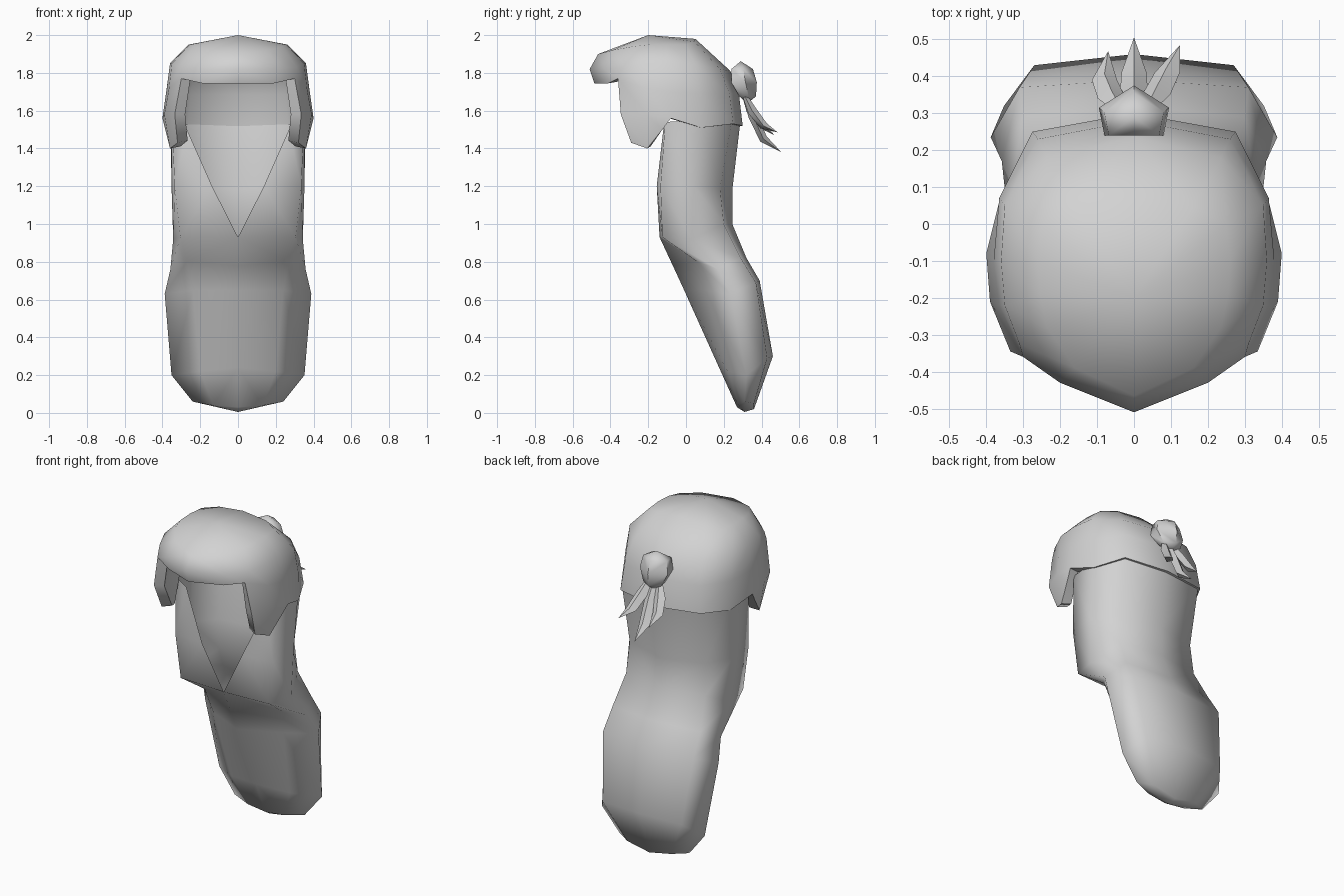
import bpy, bmesh, math
from mathutils import Vector

grey = bpy.data.materials.new("hair grey")
grey.diffuse_color = (0.65, 0.65, 0.65, 1)


def finish(name, bm, mods=(), angle=60, thin_back=False):
    """Turn a bmesh into a named object, apply modifiers, shade smooth."""
    me = bpy.data.meshes.new(name)
    bm.to_mesh(me)
    bm.free()
    ob = bpy.data.objects.new(name, me)
    bpy.context.collection.objects.link(ob)
    me.materials.append(grey)
    if thin_back:
        group = ob.vertex_groups.new(name="thickness")
        for v in me.vertices:
            group.add([v.index], 1 if v.co.y < 0 else 0.3, 'REPLACE')
    bpy.ops.object.select_all(action='DESELECT')
    bpy.context.view_layer.objects.active = ob
    ob.select_set(True)
    for kind, settings in mods:
        m = ob.modifiers.new(kind.title(), kind)
        for k, v in settings.items():
            setattr(m, k, v)
        bpy.ops.object.modifier_apply(modifier=m.name)
    bpy.ops.object.shade_smooth_by_angle(angle=math.radians(angle))
    return ob


def loft(rows):
    """Skin between rows of points; None leaves a gap."""
    bm = bmesh.new()
    vs = [[bm.verts.new(p) if p else None for p in row] for row in rows]
    for top, low in zip(vs, vs[1:]):
        for i in range(len(top) - 1):
            quad = (top[i], low[i], low[i + 1], top[i + 1])
            if all(quad):
                bm.faces.new(quad)
    bmesh.ops.remove_doubles(bm, verts=bm.verts, dist=0.001)
    return bm


mirror = ('MIRROR', {'merge_threshold': 0.002})
N = None

# Hair cap: half rows from the front centre round the side to the back centre
cap = [
    [(0, -0.2, 2.0)] * 8,
    [(0, -0.465, 1.90), (0.16, -0.39, 1.92), (0.235, -0.28, 1.94), (0.255, -0.19, 1.95),
     (0.26, -0.1, 1.95), (0.25, 0.0, 1.95), (0.16, 0.045, 1.965), (0, 0.05, 1.98)],
    [(0, -0.51, 1.82), (0.2, -0.43, 1.82), (0.31, -0.325, 1.83), (0.35, -0.22, 1.85),
     (0.36, -0.1, 1.85), (0.35, 0.05, 1.84), (0.235, 0.18, 1.82), (0, 0.235, 1.81)],
    [(0, -0.485, 1.745), (0.19, -0.41, 1.745), (0.30, -0.36, 1.77), (0.365, -0.22, 1.72),
     (0.38, -0.1, 1.7), (0.365, 0.07, 1.69), (0.26, 0.23, 1.69), (0, 0.28, 1.69)],
    [N, N, (0.335, -0.345, 1.58), (0.39, -0.21, 1.58),
     (0.4, -0.08, 1.56), (0.36, 0.08, 1.51), (0.275, 0.25, 1.53), (0, 0.3, 1.52)],
    [N, N, (0.32, -0.29, 1.43), (0.36, -0.205, 1.40), (0.385, -0.125, 1.50), N, N, N],
]
finish("hair_cap", loft(cap), [mirror, ('SOLIDIFY', {
    'thickness': 0.06, 'offset': -1, 'vertex_group': "thickness"})], thin_back=True)

# Long hair: open in a V at the front, folding under into a hanging tail
tail = [
    [(0.27, -0.12, 1.5), (0.35, -0.11, 1.54), (0.357, 0.08, 1.55), (0.268, 0.245, 1.56), (0, 0.29, 1.56)],
    [(0.137, -0.155, 1.2), (0.335, -0.135, 1.2), (0.352, 0.04, 1.2), (0.26, 0.18, 1.19), (0, 0.245, 1.18)],
    [(0, -0.14, 0.93), (0.305, -0.125, 0.93), (0.343, 0.03, 0.92), (0.27, 0.2, 1.0), (0, 0.245, 1.0)],
    [(0, -0.07, 0.78), (0.27, 0.06, 0.8), (0.358, 0.17, 0.76), (0.3, 0.29, 0.82), (0, 0.32, 0.82)],
    [(0, -0.01, 0.65), (0.24, 0.1, 0.65), (0.388, 0.235, 0.63), (0.31, 0.37, 0.69), (0, 0.39, 0.7)],
    [(0, 0.175, 0.24), (0.2, 0.22, 0.22), (0.352, 0.32, 0.2), (0.27, 0.43, 0.29), (0, 0.46, 0.3)],
    [(0, 0.27, 0.03), (0.13, 0.28, 0.04), (0.24, 0.31, 0.06), (0.15, 0.36, 0.05), (0, 0.36, 0.02)],
    [(0, 0.31, 0.005)] * 5,
]
finish("long_hair", loft(tail), [mirror], angle=89)

# Faceted knot at the back of the head: five-sided rings (height, scale, shift)
outline = [(0, -0.065), (0.08, -0.065), (0.095, 0.01), (0, 0.07)]
rings = [(1.862, 0, -0.01), (1.82, 0.85, -0.005), (1.75, 1, 0.005), (1.675, 0.65, 0.025), (1.64, 0, 0.025)]
knot = [[(x * s, 0.3 + y * s + d, z) for x, y in outline] for z, s, d in rings]
finish("hair_knot", loft(knot), [mirror])


def strand(name, path, widths):
    """Four-sided pointed lock along a path."""
    rows = []
    for p, w in zip(path, widths):
        ring = [(w, 0, 0), (0, 0.5 * w, 0.4 * w), (-w, 0, 0), (0, -0.5 * w, -0.4 * w)]
        rows.append([tuple(Vector(p) + Vector(o)) for o in ring + ring[:1]])
    bm = loft(rows)
    bmesh.ops.recalc_face_normals(bm, faces=bm.faces)
    finish(name, bm)


# Three loose locks hanging from the knot
w = (0.015, 0.038, 0.034, 0)
strand("middle_strand", [(0, 0.3, 1.7), (0, 0.35, 1.58), (0, 0.41, 1.45), (0, 0.505, 1.38)], w)
strand("right_strand", [(0.03, 0.3, 1.7), (0.06, 0.35, 1.6), (0.09, 0.41, 1.52), (0.125, 0.485, 1.485)], w)
strand("left_strand", [(-0.03, 0.3, 1.7), (-0.06, 0.34, 1.61), (-0.08, 0.39, 1.53), (-0.07, 0.468, 1.47)], w)
